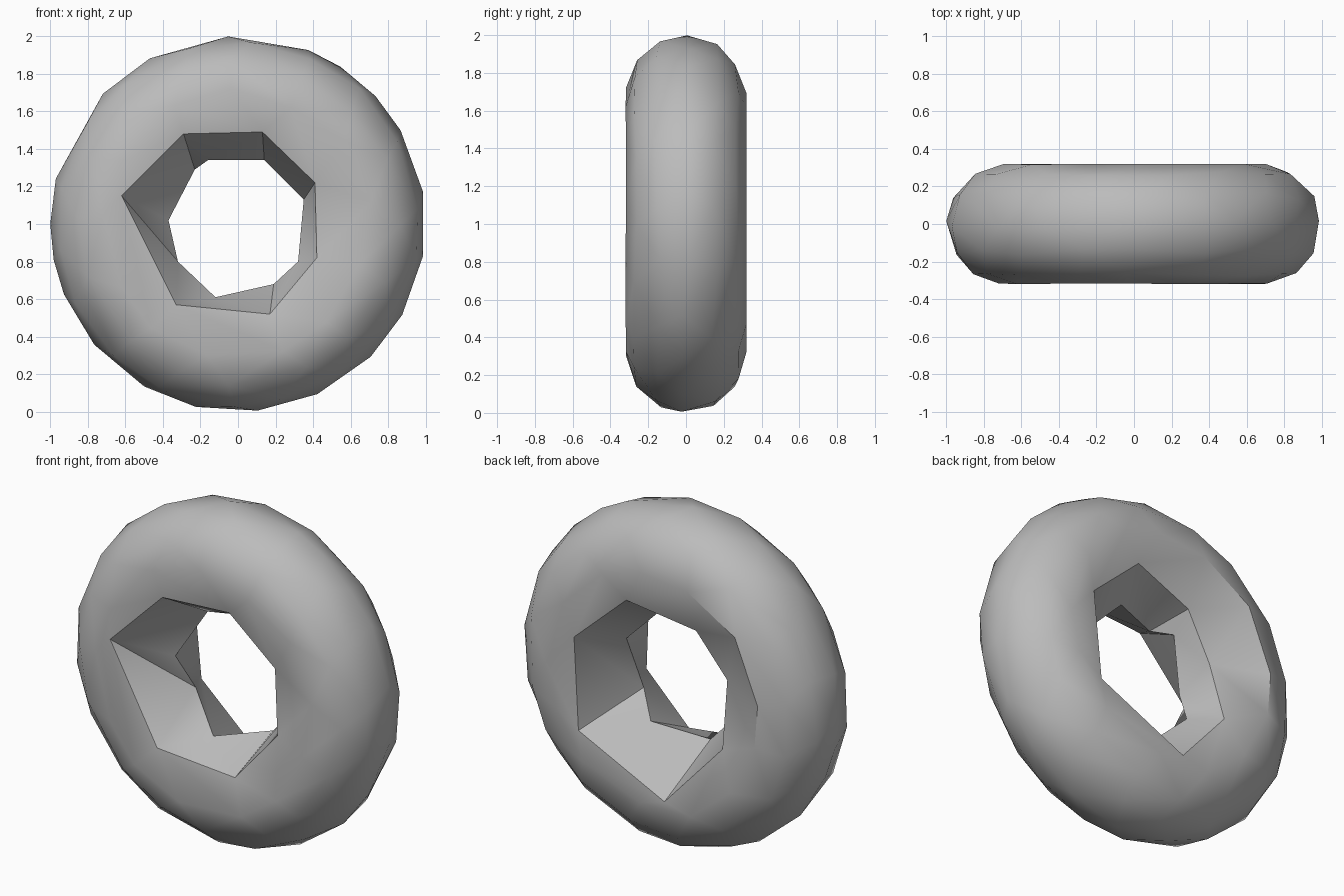
import bpy, bmesh, math, random
from math import sin, cos, tau, radians
from mathutils import Vector

if "Cube" in bpy.data.objects:
    bpy.data.objects.remove(bpy.data.objects["Cube"], do_unlink=True)

random.seed(4)
MAJOR, MINOR = 0.68, 0.32


def on_tube(angle, phi):
    """Point on the ring surface: angle round the ring, phi round the tube."""
    r = MAJOR + MINOR * cos(phi)
    return Vector((r * cos(angle), -MINOR * sin(phi), 1 + r * sin(angle)))


def even_ring(count, phi, shift, loose=4):
    """Evenly spaced loop with a little hand-cut irregularity."""
    return [on_tube((i + shift + random.uniform(-.15, .15)) * tau / count,
                    radians(phi + random.uniform(-loose, loose))) for i in range(count)]


def rim_ring(points, side):
    """Loop of (x, z) points about the hole centre, laid on the tube surface."""
    ring = []
    for x, z in points:
        off = math.hypot(x, z) - MAJOR
        y = math.sqrt(max(MINOR ** 2 - off ** 2, 0))
        ring.append(Vector((x, side * y, z + 1)))
    return ring


def angle_of(p):
    return math.atan2(p.z - 1, p.x) % tau


def bridge(bm, a, b):
    """Triangulated strip between two loops with different counts."""
    i = j = 0
    na, nb = len(a), len(b)

    def at(loop, k):
        return angle_of(loop[k % len(loop)].co) + tau * (k // len(loop))

    while i < na or j < nb:
        va, vb = a[i % na], b[j % nb]
        if j >= nb or (i < na and at(a, i + 1) <= at(b, j + 1)):
            bm.faces.new((va, vb, a[(i + 1) % na]))
            i += 1
        else:
            bm.faces.new((va, vb, b[(j + 1) % nb]))
            j += 1


# Outer edge, hole rims and the narrow throat
outer_degrees = (10, 30, 43, 57, 68, 93, 118, 136, 166, 180, 191, 202,
                 220, 240, 257, 276, 295, 315, 331, 350)
outer = [on_tube(radians(d), radians(random.uniform(-5, 5))) for d in outer_degrees]
front_rim = rim_ring([(-.29, .48), (.13, .49), (.41, .22), (.42, -.18),
                      (.17, -.48), (-.33, -.43), (-.62, .15)], -1)
back_rim = rim_ring([(.2, .48), (.53, .18), (.49, -.36), (-.08, -.63),
                     (-.42, -.25), (-.39, .12), (-.21, .38)], 1)
throat = rim_ring([(.14, .34), (-.16, .34), (-.23, .29), (-.37, .02), (-.32, -.2),
                   (-.12, -.39), (.19, -.32), (.32, -.2), (.35, .13)], 1)
for k, p in enumerate(throat):
    p.y = 0.06 * (-1) ** k

# Loops in order round the tube, front side first
loops = [outer,
         even_ring(18, 28, .3), even_ring(16, 57, .0), even_ring(13, 86, .4),
         front_rim, throat, back_rim,
         even_ring(13, -86, .1), even_ring(16, -57, .5), even_ring(18, -28, .2)]

bm = bmesh.new()
rings = [[bm.verts.new(p) for p in sorted(loop, key=angle_of)] for loop in loops]
for k, ring in enumerate(rings):
    bridge(bm, ring, rings[(k + 1) % len(rings)])
bmesh.ops.recalc_face_normals(bm, faces=bm.faces)

mesh = bpy.data.meshes.new("faceted_ring")
bm.to_mesh(mesh)
bm.free()
ring_object = bpy.data.objects.new("faceted_ring", mesh)
bpy.context.collection.objects.link(ring_object)

# Plain grey
grey = bpy.data.materials.new("stone_grey")
grey.use_nodes = True
colour = (0.5, 0.5, 0.5, 1)
grey.diffuse_color = colour
grey.node_tree.nodes["Principled BSDF"].inputs["Base Color"].default_value = colour
mesh.materials.append(grey)

# Soft outside, crisp hole
bpy.ops.object.select_all(action="DESELECT")
ring_object.select_set(True)
bpy.context.view_layer.objects.active = ring_object
bpy.ops.object.shade_smooth_by_angle(angle=radians(40))
